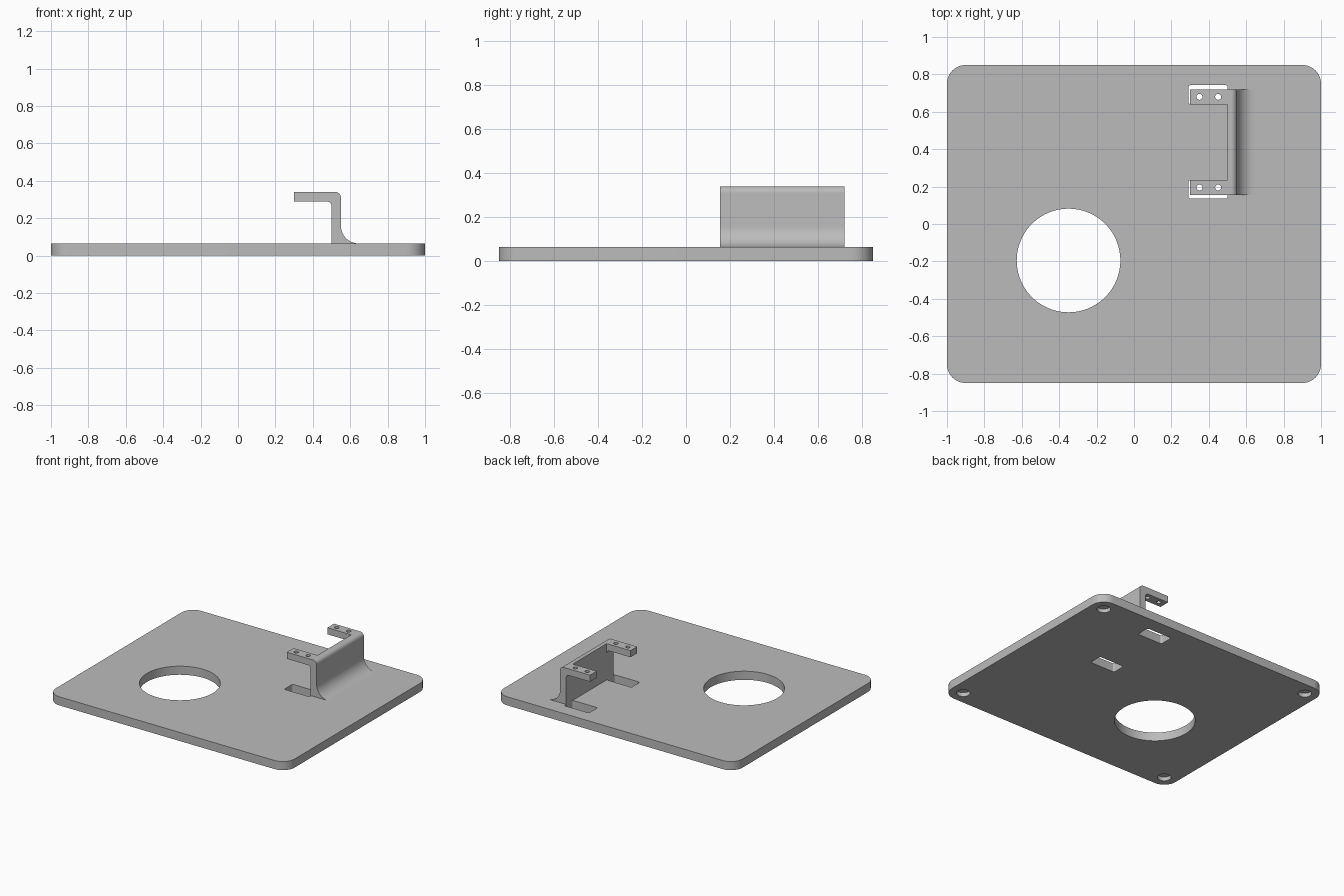
import bpy, bmesh
from math import sin, cos, radians
from mathutils import Vector

cube = bpy.data.objects.get("Cube")
if cube:
    bpy.data.objects.remove(cube, do_unlink=True)

grey = bpy.data.materials.new("plain grey")
grey.use_nodes = True
colour = (0.5, 0.5, 0.5, 1)
grey.diffuse_color = colour
grey.node_tree.nodes["Principled BSDF"].inputs["Base Color"].default_value = colour


def arc(cx, cy, r, start, end, steps=12):
    angles = [radians(start + (end - start) * i / steps) for i in range(steps + 1)]
    return [(cx + r * cos(a), cy + r * sin(a)) for a in angles]


def circle(cx, cy, r, steps=32):
    return arc(cx, cy, r, 0, 360, steps)[:-1]


def rounded_rect(x0, x1, y0, y1, r):
    return (arc(x1 - r, y1 - r, r, 0, 90) + arc(x0 + r, y1 - r, r, 90, 180)
            + arc(x0 + r, y0 + r, r, 180, 270) + arc(x1 - r, y0 + r, r, 270, 360))


def prism(name, outline, low, high, axis="z"):
    """Extrude an outline from low to high along z or y."""
    def place(p, d):
        return Vector((p[0], p[1], d) if axis == "z" else (p[0], d, p[1]))
    bm = bmesh.new()
    base = bm.faces.new([bm.verts.new(place(p, low)) for p in outline])
    grown = bmesh.ops.extrude_face_region(bm, geom=[base])["geom"]
    move = place((0, 0), high - low)
    bmesh.ops.translate(bm, vec=move, verts=[v for v in grown if isinstance(v, bmesh.types.BMVert)])
    bmesh.ops.recalc_face_normals(bm, faces=bm.faces)
    mesh = bpy.data.meshes.new(name)
    bm.to_mesh(mesh)
    bm.free()
    mesh.materials.append(grey)
    obj = bpy.data.objects.new(name, mesh)
    bpy.context.collection.objects.link(obj)
    return obj


def activate(obj):
    bpy.ops.object.select_all(action="DESELECT")
    obj.select_set(True)
    bpy.context.view_layer.objects.active = obj


def cut(obj, outline, low, high):
    cutter = prism("cutter", outline, low, high)
    cutter.hide_render = True
    activate(obj)
    mod = obj.modifiers.new("cut", "BOOLEAN")
    mod.operation, mod.solver, mod.object = "DIFFERENCE", "EXACT", cutter
    bpy.ops.object.modifier_apply(modifier=mod.name)
    bpy.data.objects.remove(cutter, do_unlink=True)


TOP = 0.065           # upper face of the plate
ARM_TOP = 0.34
BACK, FRONT = 0.72, 0.155   # bracket extent along y
ARM = 0.08            # arm width

# Base plate with a large round opening
plate = prism("base_plate", rounded_rect(-1, 1, -0.85, 0.85, 0.1), 0, TOP)
cut(plate, circle(-0.35, -0.195, 0.277, 96), -0.1, 0.2)

# Slots under the bracket arms
for y0, y1 in ((BACK - ARM, BACK + 0.023), (FRONT - 0.02, FRONT + ARM)):
    cut(plate, rounded_rect(0.292, 0.5, y0, y1, 0.012), -0.1, 0.2)

# Shallow foot recesses in the underside
for x in (-0.9, 0.9):
    for y in (-0.75, 0.75):
        cut(plate, circle(x, y, 0.047), -0.1, 0.03)

# Bracket: upright with a flared foot and a bent top
profile = ([(0.5, TOP)]
           + arc(0.645, TOP + 0.095, 0.095, 270, 180)
           + arc(0.52, ARM_TOP - 0.03, 0.03, 0, 90)
           + [(0.3, ARM_TOP), (0.3, ARM_TOP - 0.05)]
           + arc(0.475, ARM_TOP - 0.075, 0.025, 90, 0))
bracket = prism("hook_bracket", profile, FRONT, BACK, "y")

# Gap between the two arms, then two screw holes in each arm
gap = [(0.2, FRONT + ARM), (0.5, FRONT + ARM), (0.5, BACK - ARM), (0.2, BACK - ARM)]
cut(bracket, gap, 0.1, 0.5)
for x in (0.35, 0.45):
    for y in (FRONT + ARM / 2, BACK - ARM / 2):
        cut(bracket, circle(x, y, 0.016, 24), 0.2, 0.5)

for obj in (plate, bracket):
    activate(obj)
    bpy.ops.object.shade_smooth_by_angle(angle=radians(30))
